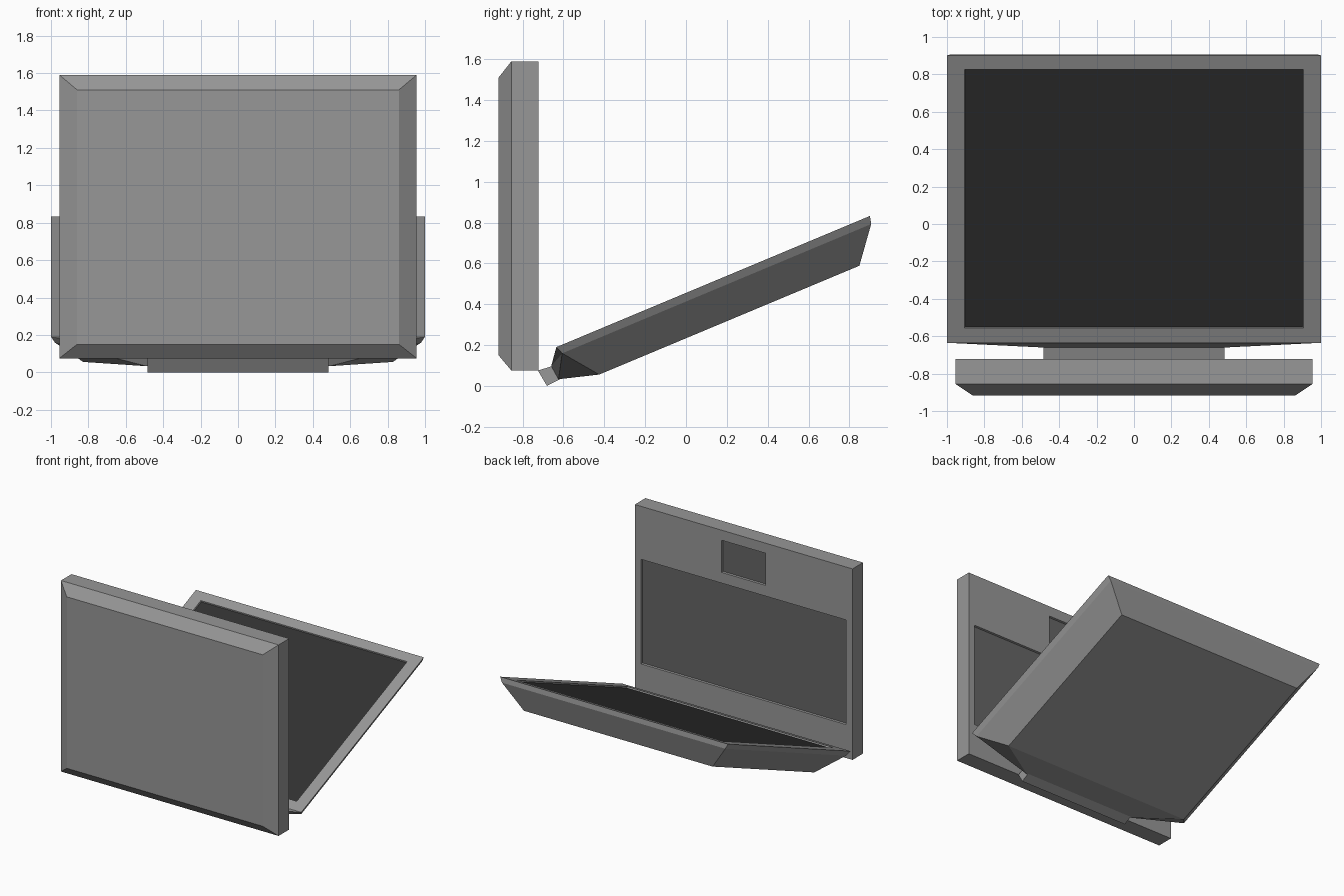
import bpy, bmesh, math
from mathutils import Matrix, Vector

if "Cube" in bpy.data.objects:
    bpy.data.objects.remove(bpy.data.objects["Cube"])


def material(name, v):
    m = bpy.data.materials.new(name)
    m.diffuse_color = (v, v, v, 1)
    m.use_nodes = True
    m.node_tree.nodes["Principled BSDF"].inputs["Base Color"].default_value = m.diffuse_color
    return m


BODY = material("body grey", 0.31)
KEYS = material("key area dark grey", 0.13)
GLASS = material("screen black", 0.031)


def ring(bm, hx, v0, v1, w):
    """Rectangle of four verts: half width hx, v0..v1 long, at height w."""
    return [bm.verts.new(p) for p in
            ((-hx, v0, w), (hx, v0, w), (hx, v1, w), (-hx, v1, w))]


def bridge(bm, a, b, sides):
    for i in sides:
        j = (i + 1) % 4
        bm.faces.new((a[i], a[j], b[j], b[i]))


def recess(bm, x0, x1, v0, v1, depth, slot):
    """Cut a sunken rectangle in the top face (normal +w) and colour its floor."""
    bm.normal_update()
    for axis, vals in ((0, (x0, x1)), (1, (v0, v1))):
        for val in vals:
            top = [f for f in bm.faces if f.normal.z > 0.999 and f.material_index == 0]
            geom = set(top) | {e for f in top for e in f.edges} | {v for f in top for v in f.verts}
            co, no = Vector(), Vector()
            co[axis], no[axis] = val, 1
            bmesh.ops.bisect_plane(bm, geom=list(geom), dist=1e-5, plane_co=co, plane_no=no)
            bm.normal_update()
    cells = []
    for f in bm.faces:
        c = f.calc_center_median()
        if f.normal.z > 0.999 and x0 < c.x < x1 and v0 < c.y < v1:
            cells.append(f)
    bmesh.ops.inset_region(bm, faces=cells, thickness=0.003, depth=-depth, use_even_offset=True)
    for f in cells:
        f.material_index = slot


def finish(bm, name, mats, matrix=None):
    if matrix is not None:
        bm.transform(matrix)
    bmesh.ops.recalc_face_normals(bm, faces=bm.faces)
    me = bpy.data.meshes.new(name)
    bm.to_mesh(me)
    bm.free()
    for m in mats:
        me.materials.append(m)
    ob = bpy.data.objects.new(name, me)
    bpy.context.collection.objects.link(ob)
    return ob


# Keyboard half, standing upright: local v -> z, local w -> y
bm = bmesh.new()
outer = ring(bm, 0.86, 0.15, 1.51, -0.918)
edge = ring(bm, 0.955, 0.075, 1.59, -0.855)
inner = ring(bm, 0.955, 0.075, 1.59, -0.723)
bm.faces.new(outer)
bridge(bm, outer, edge, range(4))
bridge(bm, edge, inner, range(4))
bm.faces.new(inner)
bmesh.ops.recalc_face_normals(bm, faces=bm.faces)
recess(bm, -0.90, 0.90, 0.34, 1.17, 0.015, 1)    # key area
recess(bm, -0.193, 0.193, 1.255, 1.51, 0.015, 1)  # touch pad
finish(bm, "keyboard_base", [BODY, KEYS],
       Matrix(((1, 0, 0, 0), (0, 0, 1, 0), (0, 1, 0, 0), (0, 0, 0, 1))))

# Screen half, built flat with the bezel up, then tilted back
bm = bmesh.new()
bezel = ring(bm, 1.0, 0.0, 1.665, 0.0)
rim = ring(bm, 0.98, 0.015, 1.655, -0.039)
back = ring(bm, 0.828, 0.142, 1.523, -0.205)
bm.faces.new(bezel)
bridge(bm, bezel, rim, (1, 2, 3))
bridge(bm, rim, back, (1, 2, 3))
bm.faces.new(back)
# lower end swells out to a narrow strip where the hinge meets it
g = [bm.verts.new((x, -0.059, -0.076)) for x in (-0.49, 0.49)]
h = [bm.verts.new((x, -0.051, -0.149)) for x in (-0.49, 0.49)]
bm.faces.new((bezel[0], bezel[1], g[1], g[0]))
bm.faces.new((g[0], g[1], h[1], h[0]))
bm.faces.new((h[0], h[1], back[1], back[0]))
for i in (0, 1):
    bm.faces.new((bezel[i], g[i], rim[i]))
    bm.faces.new((rim[i], g[i], h[i]))
    bm.faces.new((rim[i], h[i], back[i]))
bmesh.ops.recalc_face_normals(bm, faces=bm.faces)
recess(bm, -0.905, 0.905, 0.085, 1.585, 0.01, 1)  # display
finish(bm, "screen_lid", [BODY, GLASS],
       Matrix.Translation((0, -0.635, 0.19)) @ Matrix.Rotation(math.radians(22.7), 4, 'X'))

# Hinge bar joining the halves
bm = bmesh.new()
profile = ((-0.725, 0.075), (-0.681, 0.0), (-0.60, 0.042), (-0.635, 0.104))
face = bm.faces.new([bm.verts.new((-0.485, y, z)) for y, z in profile])
ext = bmesh.ops.extrude_face_region(bm, geom=[face], use_keep_orig=True)
bmesh.ops.translate(bm, vec=(0.97, 0, 0),
                    verts=[e for e in ext["geom"] if isinstance(e, bmesh.types.BMVert)])
finish(bm, "hinge_bar", [BODY])
